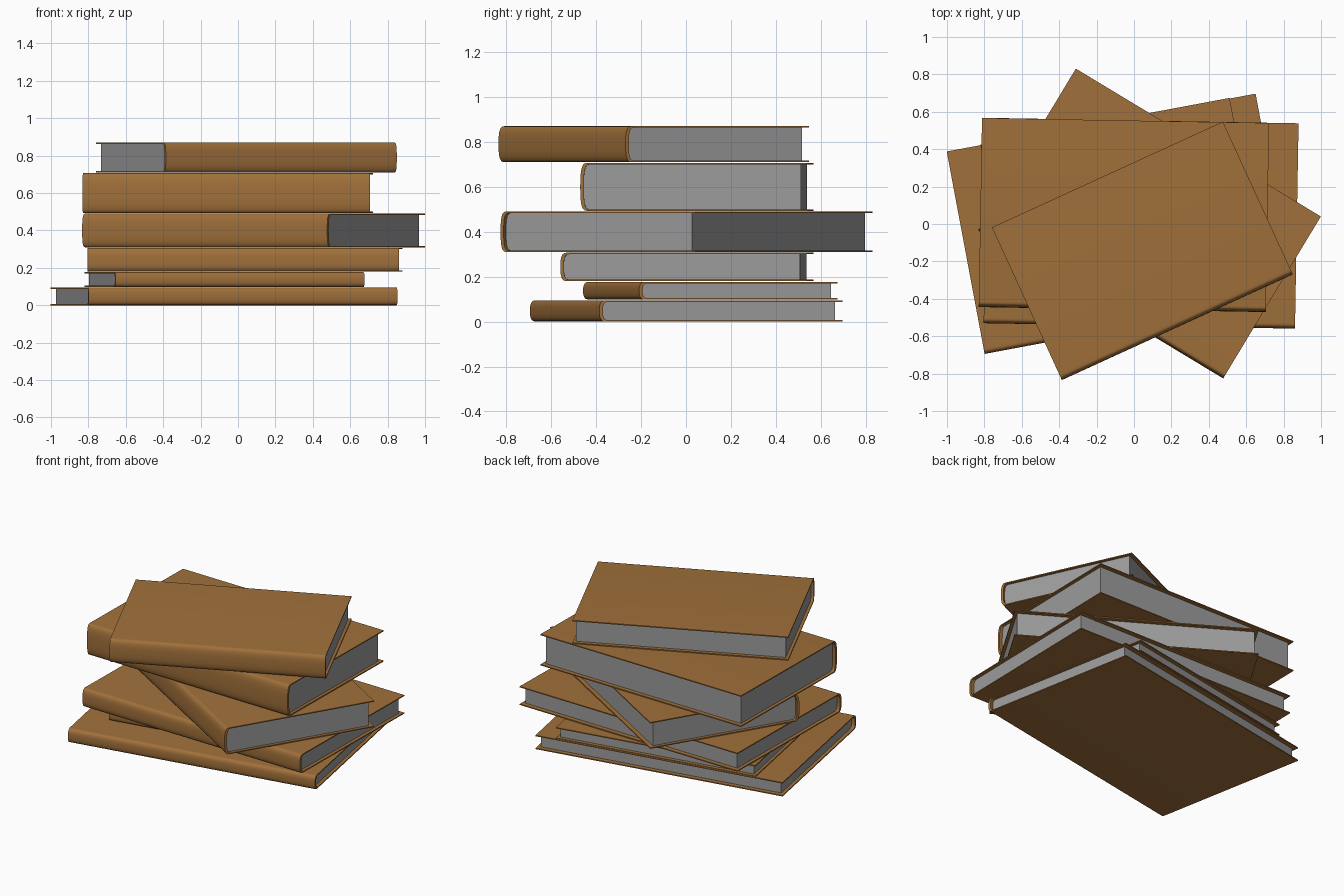
import bpy, bmesh
from math import radians, pi, cos, sin, copysign
from mathutils import Matrix

if "Cube" in bpy.data.objects:
    bpy.data.objects.remove(bpy.data.objects["Cube"])


def material(name, color):
    mat = bpy.data.materials.new(name)
    mat.diffuse_color = color
    mat.use_nodes = True
    mat.node_tree.nodes["Principled BSDF"].inputs["Base Color"].default_value = mat.diffuse_color
    return mat


brown = material("brown_cover", (0.355, 0.163, 0.043, 1))
grey = material("grey_paper", (0.33, 0.33, 0.33, 1))


def spine(y, d, h, zc, n=16):
    """Rounded spine curve from bottom to top, bulging to y."""
    pts = []
    for i in range(n + 1):
        a = -pi / 2 + pi * i / n
        c, s = cos(a), sin(a)
        pts.append((y + d * (1 - max(c, 0) ** 0.7), zc + h * copysign(abs(s) ** 0.7, s)))
    return pts


def extrude(name, profile, length, matrix, mat):
    """Sweep a closed (y, z) profile along x."""
    n = len(profile)
    verts = [(sx * length / 2, y, z) for sx in (-1, 1) for y, z in profile]
    faces = [(i, (i + 1) % n, n + (i + 1) % n, n + i) for i in range(n)]
    faces += [tuple(range(n)), tuple(range(n, 2 * n))]
    me = bpy.data.meshes.new(name)
    me.from_pydata(verts, [], faces)
    bm = bmesh.new()
    bm.from_mesh(me)
    bmesh.ops.recalc_face_normals(bm, faces=bm.faces)
    bm.to_mesh(me)
    bm.free()
    me.shade_smooth()
    me.set_sharp_from_angle(angle=radians(35))
    me.materials.append(mat)
    ob = bpy.data.objects.new(name, me)
    bpy.context.collection.objects.link(ob)
    ob.matrix_world = matrix


def book(i, length, depth, z0, z1, cx, cy, angle):
    m = Matrix.Translation((cx, cy, 0)) @ Matrix.Rotation(radians(angle), 4, 'Z')
    h, zc, f, b = (z1 - z0) / 2, (z0 + z1) / 2, -depth / 2 - 0.008, depth / 2
    t, d = 0.007, 0.03
    outer = spine(f, d, h, zc)
    inner = spine(f + 0.016, d * 0.8, h - t, zc)
    # wrapped cover: outer skin, then back along the inner skin
    cover = [(b, z0)] + outer + [(b, z1), (b, z1 - t)] + inner[::-1] + [(b, z0 + t)]
    extrude(f"book_{i}_cover", cover, length, m, brown)
    # page block, set in from the cover edges
    back = b - 0.028 * depth
    pages = [(back, z0 + t)] + inner + [(back, z1 - t)]
    extrude(f"book_{i}_pages", pages, length - 0.042 * depth, m, grey)


# length, depth, bottom, top, centre x, centre y, turn
stack = [
    (1.68, 1.093, 0.000, 0.095, -0.075, 0.005, 10.6),
    (1.355, 0.89, 0.098, 0.177, -0.073, 0.112, 10.6),
    (1.665, 1.09, 0.180, 0.307, 0.038, 0.008, -1.0),
    (1.53, 1.003, 0.310, 0.490, 0.085, 0.006, -31.1),
    (1.535, 1.003, 0.493, 0.706, -0.054, 0.052, -1.0),
    (1.358, 0.89, 0.710, 0.870, 0.043, -0.140, 24.6),
]
for i, spec in enumerate(stack, 1):
    book(i, *spec)
